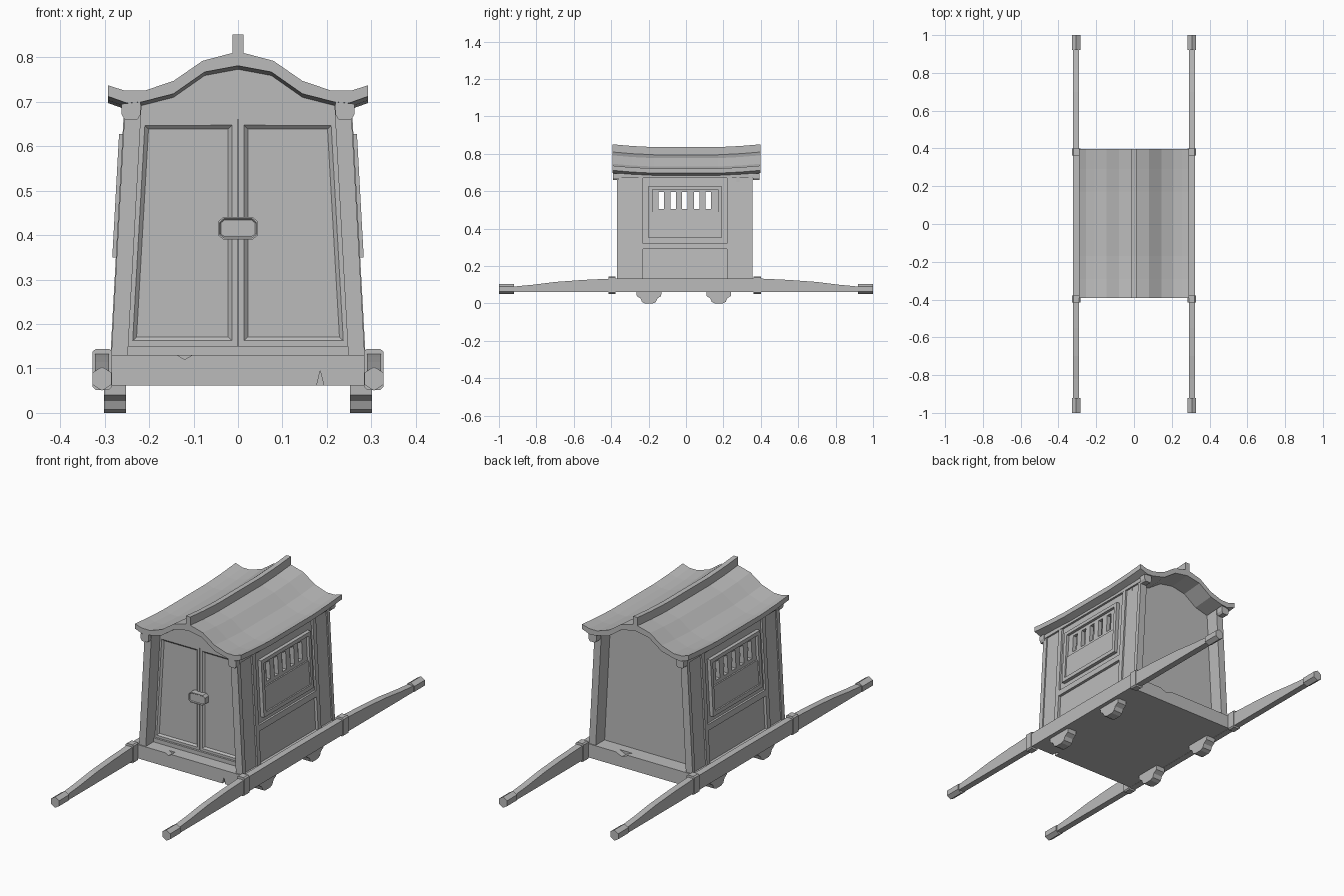
import bpy, bmesh
from math import cos, sin, pi

cube = bpy.data.objects.get("Cube")
if cube:
    bpy.data.objects.remove(cube)

grey = bpy.data.materials.new("plain grey")
grey.use_nodes = True
grey.diffuse_color = (0.5, 0.5, 0.5, 1)
grey.node_tree.nodes["Principled BSDF"].inputs["Base Color"].default_value = (0.5, 0.5, 0.5, 1)


def build(name, solids, mirror="", panel=None):
    """Make one object from solids, each a list of matching rings joined end to end."""
    bm = bmesh.new()
    for rings in solids:
        loops = [[bm.verts.new(p) for p in ring] for ring in rings]
        n = len(loops[0])
        for a, b in zip(loops, loops[1:]):
            for i in range(n):
                j = (i + 1) % n
                bm.faces.new((a[i], a[j], b[j], b[i]))
        bm.faces.new(loops[0])
        bm.faces.new(loops[-1])
    bmesh.ops.recalc_face_normals(bm, faces=bm.faces)
    if panel:
        # Sunken, bevelled panel in the forward face
        margin, slope, depth = panel
        front = [f for f in bm.faces if f.normal.y < -0.9]
        bmesh.ops.inset_individual(bm, faces=front, thickness=margin)
        bmesh.ops.inset_individual(bm, faces=front, thickness=slope, depth=-depth)
    mesh = bpy.data.meshes.new(name)
    bm.to_mesh(mesh)
    bm.free()
    mesh.materials.append(grey)
    obj = bpy.data.objects.new(name, mesh)
    bpy.context.collection.objects.link(obj)
    if mirror:
        mod = obj.modifiers.new("mirror", "MIRROR")
        mod.use_axis = ("x" in mirror, "y" in mirror, False)
        mod.use_mirror_merge = False
    return obj


def along_y(profile, y0, y1):
    return [[(x, y, z) for x, z in profile] for y in (y0, y1)]


def rect(x0, x1, z0, z1):
    return [(x0, z0), (x1, z0), (x1, z1), (x0, z1)]


def wall(z):
    """Outer x of the leaning side wall."""
    return 0.285 - 0.055 * (z - 0.13)


def slab(y0, y1, z0, z1, d0, d1):
    """Box following the leaning side wall, from depth d0 to d1."""
    return [[(wall(z) + d0, y0, z), (wall(z) + d1, y0, z),
             (wall(z) + d1, y1, z), (wall(z) + d0, y1, z)] for z in (z0, z1)]


def frame(outer, inner, d0, d1):
    a, b, c, d = outer
    e, f, g, h = inner
    return [slab(a, e, c, d, d0, d1), slab(f, b, c, d, d0, d1),
            slab(e, f, c, g, d0, d1), slab(e, f, h, d, d0, d1)]


# Base with chipped edges
base = build("base", [along_y(rect(-0.29, 0.29, 0.062, 0.13), -0.375, 0.36)])
chips = []
for x, z, w, h, y in [(-0.12, 0.12, 0.05, 0.03, -0.375), (0.185, 0.095, 0.012, -0.05, -0.375),
                      (0.1, 0.115, 0.07, 0.03, 0.36)]:
    s = 1 if y > 0 else -1
    tri = [(x, z), (x + w, z + h), (x - w, z + h)]
    chips.append([[(px, y - s * 0.03, pz) for px, pz in tri],
                  [(px, y + s * 0.02, pz) for px, pz in tri]])
cutter = build("chip_cutter", chips)
cutter.hide_render = True
cutter.display_type = "WIRE"
cutter.hide_set(True)
cut = base.modifiers.new("chips", "BOOLEAN")
cut.operation = "DIFFERENCE"
cut.object = cutter

# Scalloped feet
for label, yc in (("front", -0.198), ("back", 0.175)):
    half = [(0.067, 0.065), (0.065, 0.04), (0.045, 0.027), (0.037, 0.008), (0.02, 0)]
    outline = half + [(-y, z) for y, z in reversed(half)]
    build(label + "_feet", [[[(x, yc + y, z) for y, z in outline] for x in (0.252, 0.302)]], "x")

# Carrying poles, tapering to capped ends
stations = [(0, 0.135), (0.4, 0.133), (0.55, 0.126), (0.7, 0.115), (0.82, 0.1), (0.95, 0.088)]
stations = [(-y, z) for y, z in reversed(stations[1:])] + stations
build("poles", [[[(x, y, z) for x, z in rect(0.29, 0.322, 0.061, top)] for y, top in stations]], "x")
hexagon = [(0.306 + 0.025 * cos(pi / 2 + i * pi / 3), 0.077 + 0.027 * sin(pi / 2 + i * pi / 3))
           for i in range(6)]
build("pole_caps", [along_y(hexagon, 0.92, 1.0)], "xy")
collar = [(0.284, 0.058), (0.29, 0.052), (0.32, 0.052), (0.327, 0.058),
          (0.327, 0.138), (0.32, 0.144), (0.29, 0.144), (0.284, 0.138)]
build("pole_collars", [along_y(collar, -0.415, -0.378), along_y(collar, 0.362, 0.4)], "x")

# Corner posts
build("front_posts", [slab(-0.37, -0.345, 0.13, 0.695, -0.037, 0),
                      slab(-0.345, -0.255, 0.13, 0.695, -0.037, -0.006)], "x")
build("back_posts", [slab(0.335, 0.355, 0.13, 0.695, -0.037, 0),
                     slab(0.245, 0.335, 0.13, 0.695, -0.037, -0.006)], "x")

# Side walls: stiles, rail, lower panel and window surround
build("side_stiles", [slab(-0.255, -0.23, 0.13, 0.69, -0.035, 0.002),
                      slab(0.22, 0.245, 0.13, 0.69, -0.035, 0.002)], "x")
build("side_lower_panel", [slab(-0.23, 0.22, 0.13, 0.295, -0.03, -0.012)], "x")
build("side_rail", [slab(-0.23, 0.22, 0.292, 0.322, -0.03, 0.002)], "x")
window = (-0.2, 0.19, 0.35, 0.628)
opening = (-0.18, 0.172, 0.37, 0.61)
build("window_surround", frame((-0.23, 0.22, 0.322, 0.69), window, -0.03, -0.008), "x")
build("window_frame", frame(window, opening, -0.03, 0.01), "x")
build("window_lower_panel", [slab(-0.18, 0.172, 0.37, 0.488, -0.025, 0.003)], "x")

# Slotted window screen
slots = [-0.132 + 0.063 * i for i in range(5)]
edges = [-0.18] + [e for y in slots for e in (y - 0.015, y + 0.015)] + [0.172]
bars = [slab(a, b, 0.505, 0.595, -0.025, -0.004) for a, b in zip(edges[::2], edges[1::2])]
bars += [slab(-0.18, 0.172, 0.488, 0.505, -0.025, -0.004),
         slab(-0.18, 0.172, 0.595, 0.61, -0.025, -0.004)]
build("window_screen", bars, "x")

# Front doors, threshold and latch
build("threshold", [along_y(rect(-0.25, 0.25, 0.125, 0.15), -0.31, -0.27)])
leaf = [(0.001, 0.15), (0.25, 0.15), (0.222, 0.66), (0.001, 0.66)]
build("doors", [along_y(leaf, -0.3, -0.28)], "x", panel=(0.018, 0.012, 0.008))
build("door_backing", [along_y(rect(-0.22, 0.22, 0.14, 0.66), -0.279, -0.275)])
plate = [(0.033, 0.39), (0.045, 0.4), (0.045, 0.43), (0.033, 0.441)]
plate += [(-x, z) for x, z in reversed(plate)]
build("latch", [along_y(plate, -0.325, -0.295)], panel=(0.004, 0.003, 0.004))

# Roof profile: top and underside from eave to centre
top_half = [(0.292, 0.737), (0.255, 0.725), (0.21, 0.725), (0.145, 0.747), (0.08, 0.792), (0.012, 0.81)]
under_half = [(0.292, 0.712), (0.25, 0.697), (0.215, 0.7), (0.145, 0.718), (0.075, 0.767), (0, 0.781)]
top = top_half + [(-x, z) for x, z in reversed(top_half)]
under = [(-x, z) for x, z in under_half] + under_half[-2::-1]
sweep = [(-0.392, 0), (-0.29, -0.009), (-0.17, -0.015), (0.17, -0.015), (0.29, -0.009), (0.398, 0)]


def swept(profile):
    return [[(x, y, z + lift) for x, z in profile] for y, lift in sweep]


build("roof", [swept(top + under)])
build("roof_ridge", [swept(rect(-0.012, 0.012, 0.8, 0.851))])

# Gable board above the doors and the one-piece back wall
arch = [(x, z - 0.005) for x, z in under[1:-1]]
build("front_gable", [along_y([(0.235, 0.66), (-0.235, 0.66)] + arch, -0.302, -0.28)])
build("back_wall", [along_y([(0.255, 0.125), (-0.255, 0.125)] + arch, 0.27, 0.285)])

# Eave beams with heavier ends
beam = [(0.222, 0.672), (0.258, 0.672), (0.258, 0.69), (0.25, 0.702), (0.222, 0.702)]
block = [(0.219, 0.672), (0.226, 0.66), (0.255, 0.66), (0.262, 0.672), (0.262, 0.695), (0.219, 0.7)]
build("eave_beams", [along_y(beam, -0.37, 0.37)], "x")
build("eave_beam_ends", [along_y(block, -0.39, -0.358), along_y(block, 0.358, 0.392)], "x")
